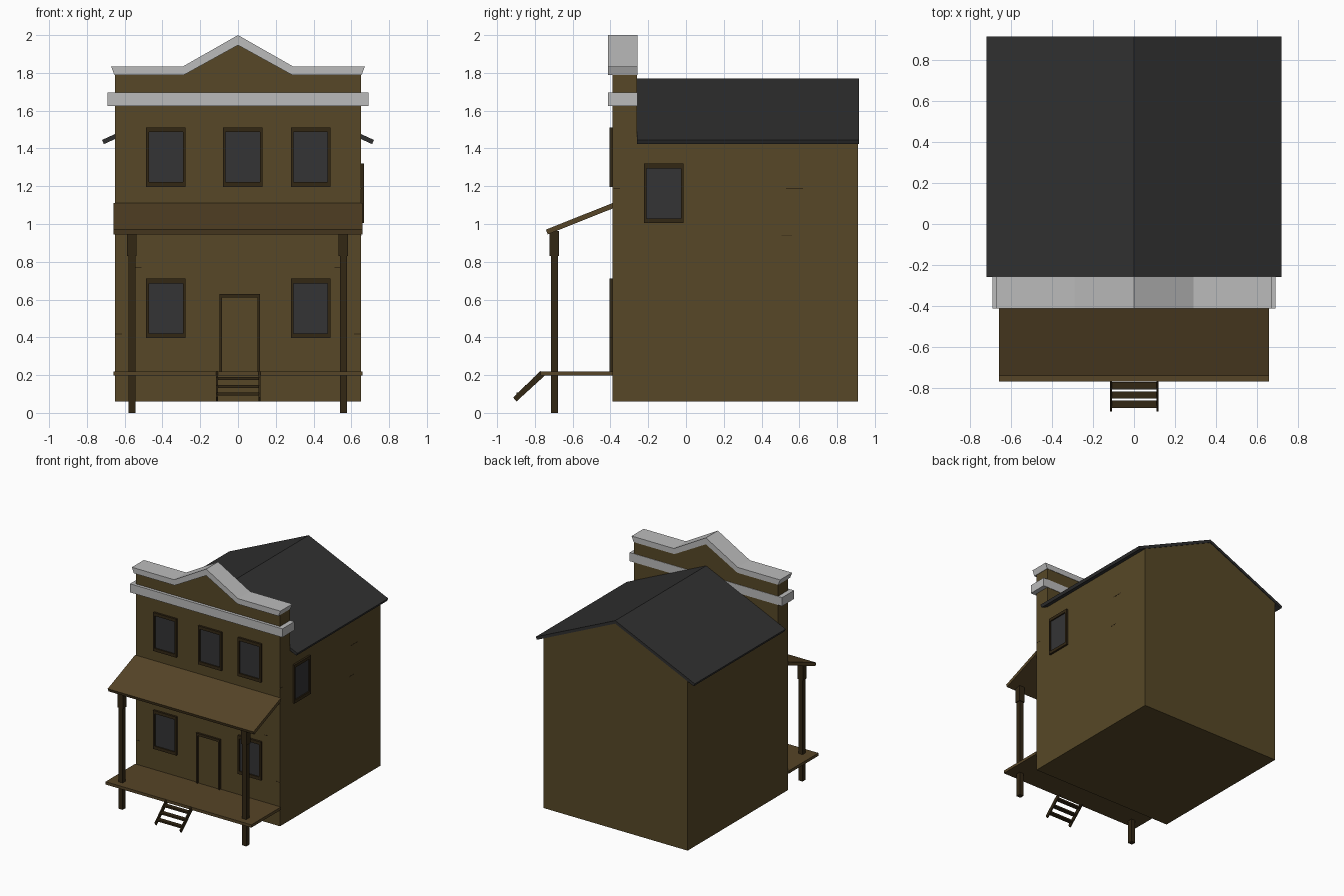
import bpy, bmesh
from mathutils import Vector

if "Cube" in bpy.data.objects:
    bpy.data.objects.remove(bpy.data.objects["Cube"])


def material(name, r, g, b):
    m = bpy.data.materials.new(name)
    m.diffuse_color = (r, g, b, 1)
    m.use_nodes = True
    m.node_tree.nodes["Principled BSDF"].inputs["Base Color"].default_value = m.diffuse_color
    return m


WALL = material("wall brown", 0.095, 0.064, 0.020)
PORCH = material("porch wood", 0.092, 0.058, 0.020)
DARK = material("dark wood", 0.032, 0.020, 0.007)
ROOF = material("roof charcoal", 0.029, 0.029, 0.029)
GLASS = material("window glass", 0.034, 0.034, 0.036)
TRIM = material("trim grey", 0.50, 0.50, 0.50)


def finish(name, bm, mat):
    bmesh.ops.recalc_face_normals(bm, faces=bm.faces[:])
    me = bpy.data.meshes.new(name)
    bm.to_mesh(me)
    bm.free()
    me.materials.append(mat)
    ob = bpy.data.objects.new(name, me)
    bpy.context.collection.objects.link(ob)
    return ob


def boxes(name, spans, mat):
    """One object from boxes given as (x0, x1, y0, y1, z0, z1)."""
    bm = bmesh.new()
    for x0, x1, y0, y1, z0, z1 in spans:
        geo = bmesh.ops.create_cube(bm, size=1)
        for v in geo["verts"]:
            v.co = Vector((x0 + (v.co.x + .5) * (x1 - x0),
                           y0 + (v.co.y + .5) * (y1 - y0),
                           z0 + (v.co.z + .5) * (z1 - z0)))
    return finish(name, bm, mat)


def prism(name, pts, a, b, mat, axis="y"):
    """Extrude a profile: (x, z) along y, or (y, z) along x."""
    bm = bmesh.new()
    place = (lambda p, t: (p[0], t, p[1])) if axis == "y" else (lambda p, t: (t, p[0], p[1]))
    f = bm.faces.new([bm.verts.new(place(p, a)) for p in pts])
    ext = bmesh.ops.extrude_face_region(bm, geom=[f])
    d = Vector((0, b - a, 0) if axis == "y" else (b - a, 0, 0))
    bmesh.ops.translate(bm, vec=d, verts=[g for g in ext["geom"] if isinstance(g, bmesh.types.BMVert)])
    return finish(name, bm, mat)


def mirrored(half):
    """Complete a profile running from the right side to the centre line."""
    return half + [(-x, z) for x, z in reversed(half) if x > 0]


W, FRONT, MID, BACK, BASE = 0.652, -0.388, -0.26, 0.91, 0.06

# Main house and false front
prism("house_body", mirrored([(W, BASE), (W, 1.455), (0, 1.75)]), MID, BACK, WALL)
prism("false_front", mirrored([(W, BASE), (W, 1.80), (0.287, 1.80), (0, 1.96)]), FRONT, MID, WALL)

# Gable roof
prism("gable_roof", [(-0.72, 1.445), (0, 1.77), (0.72, 1.445),
                     (0.71, 1.423), (0, 1.745), (-0.71, 1.423)], MID, 0.915, ROOF)

# Trim on the false front
prism("top_cornice", [(-0.655, 1.79), (-0.285, 1.79), (0, 1.947), (0.285, 1.79), (0.655, 1.79),
                      (0.672, 1.835), (0.29, 1.835), (0, 2.0), (-0.29, 1.835), (-0.672, 1.835)],
      -0.412, -0.257, TRIM)
boxes("cornice_band", [(-0.69, 0.69, -0.412, -0.257, 1.625, 1.695)], TRIM)


# Windows: a ring of four bars round a recessed pane
def window(name, u, z, side=False):
    w, h, s, t = 0.209, 0.315, 0.014, 0.025
    bars = [(u, u + s, z, z + h), (u + w - s, u + w, z, z + h),
            (u + s, u + w - s, z, z + t), (u + s, u + w - s, z + h - t, z + h)]
    pane = (u + s, u + w - s, z + t, z + h - t)

    def span(r, depth):
        if side:
            return (W - .002, W + depth, r[0], r[1], r[2], r[3])
        return (r[0], r[1], FRONT - depth, FRONT + .002, r[2], r[3])
    boxes(name + "_frame", [span(r, 0.016) for r in bars], DARK)
    boxes(name + "_pane", [span(pane, 0.006)], GLASS)


for label, u in (("left", -0.486), ("middle", -0.079), ("right", 0.28)):
    window("upper_window_" + label, u, 1.197)
    if label != "middle":
        window("lower_window_" + label, u, 0.396)
window("side_window", -0.222, 1.005, side=True)

# Door
boxes("door_frame", [(-0.098, -0.084, -0.404, -0.386, 0.22, 0.63),
                     (0.102, 0.116, -0.404, -0.386, 0.22, 0.63),
                     (-0.084, 0.102, -0.404, -0.386, 0.61, 0.63)], DARK)
boxes("door_panel", [(-0.084, 0.102, -0.394, -0.386, 0.22, 0.61)], WALL)

# Porch deck, sloped porch roof and posts with thicker heads
boxes("porch_deck", [(-0.66, 0.66, -0.77, -0.387, 0.197, 0.22)], PORCH)
prism("porch_roof", [(-0.386, 1.112), (-0.742, 0.970), (-0.732, 0.945), (-0.386, 1.083)],
      -0.66, 0.66, PORCH, axis="x")
for label, x in (("left", -0.562), ("right", 0.558)):
    boxes("porch_post_" + label, [(x - .019, x + .019, -0.716, -0.678, 0, 0.95),
                                  (x - .025, x + .025, -0.722, -0.672, 0.83, 0.962)], DARK)

# Steps: two sloped rails and three treads
rail = [(-0.77, 0.222), (-0.915, 0.082), (-0.898, 0.06), (-0.748, 0.197)]
for label, x in (("left", -0.117), ("right", 0.109)):
    prism("step_rail_" + label, rail, x, x + 0.01, DARK, axis="x")
boxes("step_treads", [(-0.11, 0.112, y - .018, y + .018, z - .007, z + .007)
                      for y, z in ((-0.79, 0.182), (-0.835, 0.14), (-0.88, 0.10))], DARK)

# Short dark cracks in the boards
boxes("wall_cracks",
      [(W - .001, W + .001, y, y + l, z, z + .005)
       for y, l, z in ((0.53, 0.09, 1.185), (0.505, 0.055, 0.938), (-0.385, 0.035, 1.185))] +
      [(x, x + .035, FRONT - .001, FRONT + .001, z, z + .005)
       for x, z in ((-0.545, 0.768), (0.51, 0.768), (-0.65, 0.416), (0.615, 0.416))], DARK)
